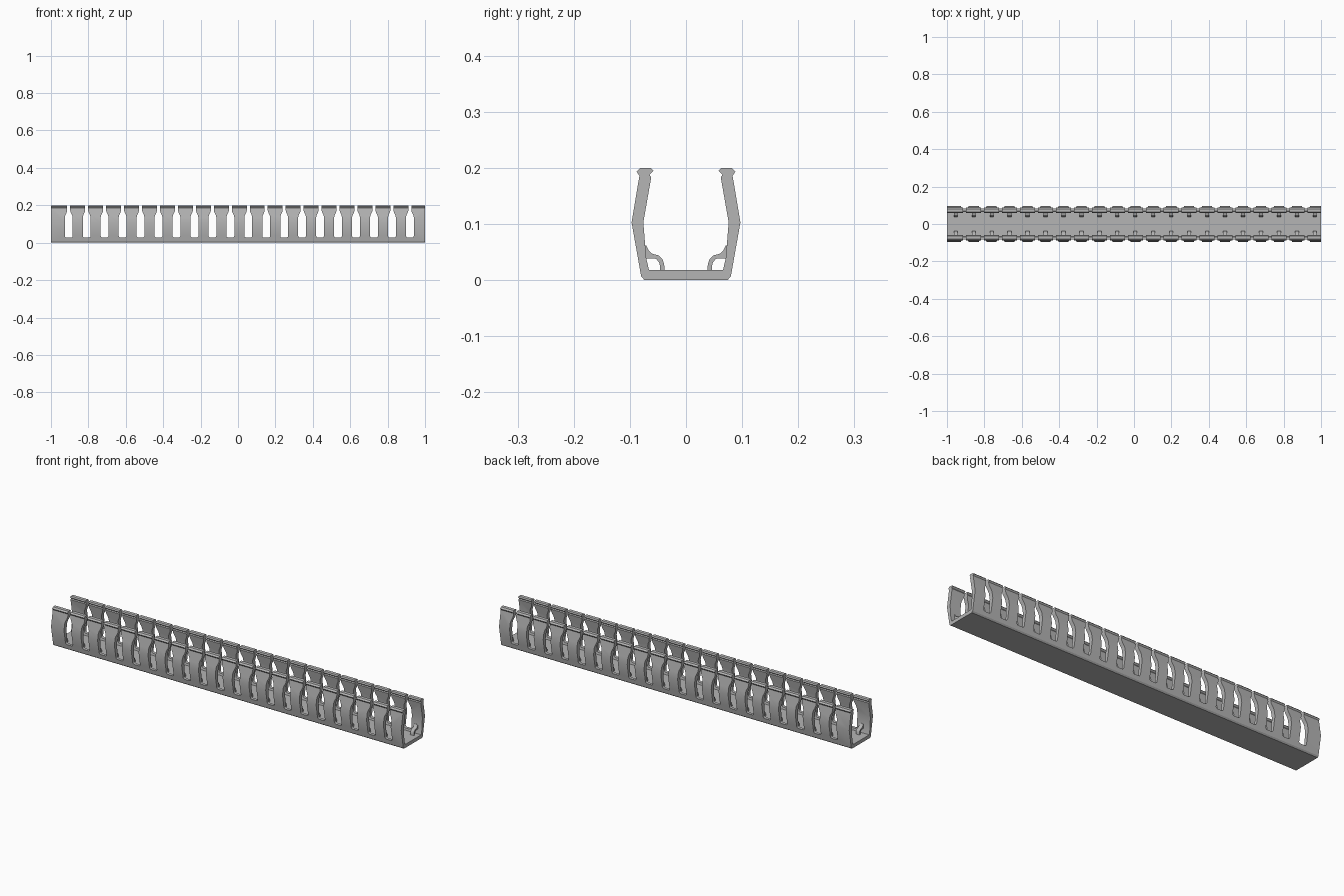
import bpy, bmesh, math

if "Cube" in bpy.data.objects:
    bpy.data.objects.remove(bpy.data.objects["Cube"])

PITCH = 0.096
FIRST_SLOT = -0.905
SLOTS = 20

grey = bpy.data.materials.new("plain grey plastic")
grey.use_nodes = True
colour = (0.46, 0.46, 0.46, 1)
grey.diffuse_color = colour
grey.node_tree.nodes["Principled BSDF"].inputs["Base Color"].default_value = colour


def prism(bm, start, offset):
    """Extrude a closed outline of points along an offset."""
    face = bm.faces.new([bm.verts.new(p) for p in start])
    ext = bmesh.ops.extrude_face_region(bm, geom=[face])
    verts = [v for v in ext["geom"] if isinstance(v, bmesh.types.BMVert)]
    bmesh.ops.translate(bm, verts=verts, vec=offset)


def finish(bm, name):
    bmesh.ops.recalc_face_normals(bm, faces=bm.faces)
    mesh = bpy.data.meshes.new(name)
    bm.to_mesh(mesh)
    bm.free()
    mesh.materials.append(grey)
    obj = bpy.data.objects.new(name, mesh)
    bpy.context.collection.objects.link(obj)
    return obj


def activate(obj):
    bpy.ops.object.select_all(action='DESELECT')
    obj.select_set(True)
    bpy.context.view_layer.objects.active = obj


# Channel: floor, bowed walls and snap lips, as one mirrored section
half = [(0.074, 0), (0.08, 0.007), (0.097, 0.103), (0.083, 0.186),
        (0.088, 0.193), (0.081, 0.2), (0.063, 0.2), (0.058, 0.195),
        (0.065, 0.188), (0.062, 0.183), (0.076, 0.103), (0.071, 0.04),
        (0.066, 0.018)]
section = half + [(-y, z) for y, z in reversed(half)]
bm = bmesh.new()
prism(bm, [(-1, y, z) for y, z in section], (2, 0, 0))
channel = finish(bm, "slotted_channel")

# Slot cutter: narrow neck, shoulders, wide window with rounded bottom
side = [(0.008, 0.22), (0.008, 0.172), (0.011, 0.162), (0.018, 0.148),
        (0.021, 0.136)]
corner = 0.009
for i in range(5):
    a = math.radians(22.5 * i)
    side.append((0.021 - corner + corner * math.cos(a),
                 0.028 + corner - corner * math.sin(a)))
outline = side + [(-x, z) for x, z in reversed(side)]
bm = bmesh.new()
for i in range(SLOTS):
    cx = FIRST_SLOT + PITCH * i
    prism(bm, [(cx + x, -0.15, z) for x, z in outline], (0, 0.3, 0))
cutter = finish(bm, "slot_cutter")
cutter.hide_render = True

cut = channel.modifiers.new("slots", 'BOOLEAN')
cut.operation = 'DIFFERENCE'
cut.solver = 'EXACT'
cut.object = cutter
activate(channel)
bpy.ops.object.modifier_apply(modifier=cut.name)
bpy.data.objects.remove(cutter)
bpy.ops.object.shade_smooth_by_angle(angle=math.radians(25))

# Hollow corner clips behind every tooth, on both sides
clip = [(0.071, 0.062), (0.066, 0.052), (0.06, 0.047), (0.049, 0.044),
        (0.042, 0.037), (0.039, 0.029), (0.038, 0.017), (0.046, 0.017),
        (0.047, 0.03), (0.053, 0.038), (0.073, 0.039), (0.075, 0.062)]
width = 0.02
bm = bmesh.new()
for i in range(SLOTS + 1):
    cx = FIRST_SLOT + PITCH * (i - 0.5)
    for s in (-1, 1):
        prism(bm, [(cx - width / 2, s * y, z) for y, z in clip], (width, 0, 0))
clips = finish(bm, "corner_clips")
activate(clips)
bpy.ops.object.shade_smooth_by_angle(angle=math.radians(25))
